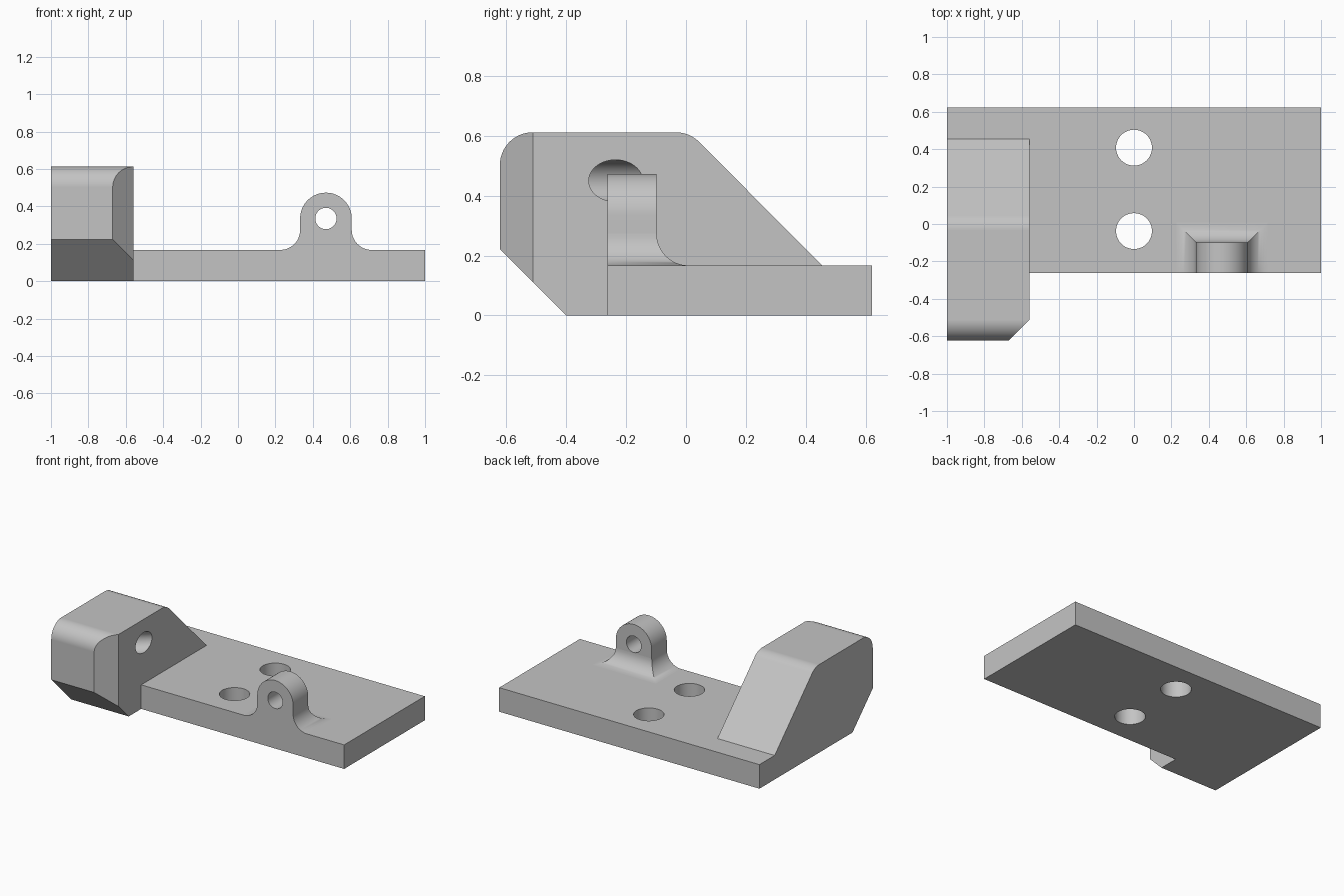
import bpy, bmesh
from math import sin, cos, pi, radians, sqrt
from mathutils import Vector, Matrix

if "Cube" in bpy.data.objects:
    bpy.data.objects.remove(bpy.data.objects["Cube"], do_unlink=True)

grey = bpy.data.materials.new("plain grey")
grey.use_nodes = True
grey.diffuse_color = (0.55, 0.55, 0.55, 1)
grey.node_tree.nodes["Principled BSDF"].inputs["Base Color"].default_value = grey.diffuse_color


def arc(cu, cv, r, start, end, steps=16):
    angles = [radians(start + (end - start) * i / steps) for i in range(steps + 1)]
    return [(cu + r * cos(a), cv + r * sin(a)) for a in angles]


def finish(name, bm):
    bmesh.ops.recalc_face_normals(bm, faces=bm.faces)
    mesh = bpy.data.meshes.new(name)
    bm.to_mesh(mesh)
    bm.free()
    mesh.materials.append(grey)
    obj = bpy.data.objects.new(name, mesh)
    bpy.context.collection.objects.link(obj)
    return obj


def extrude(points, offset):
    bm = bmesh.new()
    face = bm.faces.new([bm.verts.new(p) for p in points])
    new = bmesh.ops.extrude_face_region(bm, geom=[face])["geom"]
    bmesh.ops.translate(bm, vec=offset, verts=[v for v in new if isinstance(v, bmesh.types.BMVert)])
    return bm


def drill(target, centre, axis, radius, length):
    """Cut a round hole, then discard the cutter."""
    bm = bmesh.new()
    turn = Vector(axis).to_track_quat('Z', 'Y').to_matrix().to_4x4()
    bmesh.ops.create_cone(bm, cap_ends=True, segments=48, radius1=radius, radius2=radius,
                          depth=length, matrix=Matrix.Translation(centre) @ turn)
    cutter = finish("hole_cutter", bm)
    cutter.hide_render = True
    mod = target.modifiers.new("hole", 'BOOLEAN')
    mod.operation, mod.solver, mod.object = 'DIFFERENCE', 'EXACT', cutter
    graph = bpy.context.evaluated_depsgraph_get()
    result = bpy.data.meshes.new_from_object(target.evaluated_get(graph))
    target.modifiers.clear()
    target.data = result
    bpy.data.objects.remove(cutter, do_unlink=True)


front, top = -0.263, 0.167

# Flat base plate with two screw holes
plate = finish("base_plate", extrude(
    [(-1, front, 0), (1, front, 0), (1, 0.622, 0), (-1, 0.622, 0)], (0, 0, top)))
for y in (0.408, -0.038):
    drill(plate, (0, y, top / 2), (0, 0, 1), 0.096, 1)

# Tall end block: side profile, then a vertical corner chamfer
profile = [(-0.4, 0), (front, 0), (front, top), (0.455, top)]
profile += arc(-0.034, 0.502, 0.11, 45, 90, 8)
profile += arc(-0.512, 0.502, 0.11, 90, 180)
profile += [(-0.622, 0.222)]
bm = extrude([(-1, y, z) for y, z in profile], (0.44, 0, 0))
cut = bmesh.ops.bisect_plane(bm, geom=bm.verts[:] + bm.edges[:] + bm.faces[:],
                             plane_co=(-0.56, -0.512, 0), plane_no=(1, -1, 0), clear_outer=True)
rim = [e for e in cut["geom_cut"] if isinstance(e, bmesh.types.BMEdge)]
bmesh.ops.contextual_create(bm, geom=rim)
block = finish("end_block", bm)

# Slanted blind hole in the inner side of the block
lean = Vector((-cos(radians(39)), -sin(radians(39)), 0))
drill(block, Vector((-0.56, -0.235, 0.45)) + lean * 0.1, lean, 0.07, 0.6)

# Lug: rounded upright with a pin hole
lug_x, lug_r, back, flare = 0.47, 0.138, -0.098, 0.106
neck = top + flare
outline = [(lug_x - lug_r, neck), (lug_x + lug_r, neck)] + arc(lug_x, 0.335, lug_r, 0, 180, 32)
lug = finish("lug", extrude([(x, front, z) for x, z in outline], (0, back - front, 0)))
drill(lug, (lug_x, -0.18, 0.335), (0, 1, 0), 0.057, 1)

# Flared lug foot: mitred concave fillet on three sides
bm = bmesh.new()
rings = []
for i in range(13):
    a = pi / 2 * i / 12
    grow, z = flare * (1 - cos(a)), neck - flare * sin(a)
    w = lug_r + grow
    rings.append([bm.verts.new(p) for p in (
        (lug_x - w, front, z), (lug_x + w, front, z),
        (lug_x + w, back + grow, z), (lug_x - w, back + grow, z))])
for upper, lower in zip(rings, rings[1:]):
    for i in range(4):
        j = (i + 1) % 4
        bm.faces.new((upper[i], upper[j], lower[j], lower[i]))
foot = finish("lug_foot", bm)

# Smooth the curves and keep the flats flat
bpy.ops.object.select_all(action='DESELECT')
for obj in (plate, block, lug, foot):
    obj.select_set(True)
    bpy.context.view_layer.objects.active = obj
bpy.ops.object.shade_smooth_by_angle(angle=radians(30))
for obj in (plate, block, lug, foot):
    mod = obj.modifiers.new("flat_normals", 'WEIGHTED_NORMAL')
    mod.keep_sharp = True
